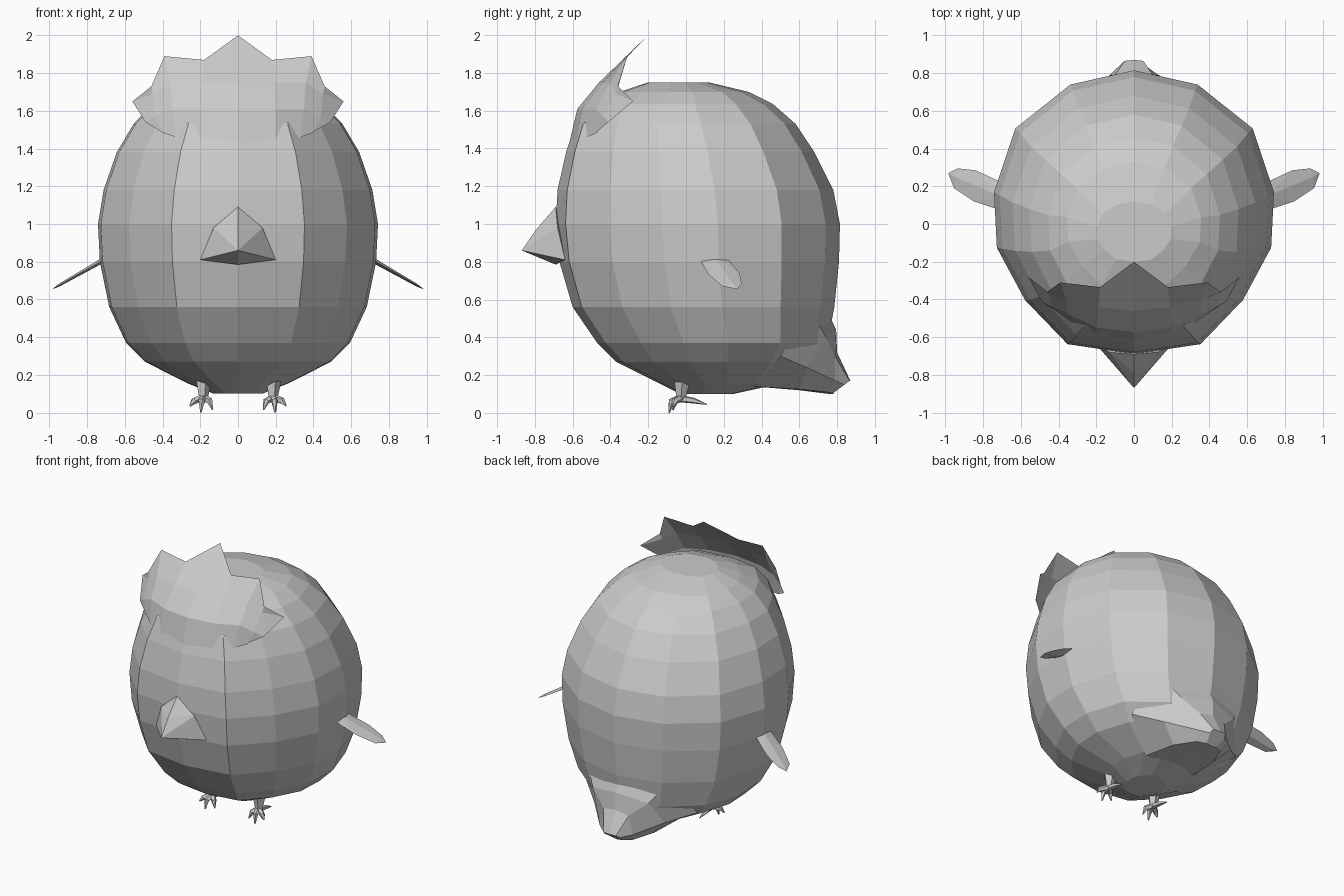
import bpy, bmesh, math
from mathutils import Vector

if "Cube" in bpy.data.objects:
    bpy.data.objects.remove(bpy.data.objects["Cube"])

grey = bpy.data.materials.new("plain_grey")
grey.use_nodes = True
grey.diffuse_color = (0.6, 0.6, 0.6, 1)
grey.node_tree.nodes["Principled BSDF"].inputs["Base Color"].default_value = (0.6, 0.6, 0.6, 1)


def finish(name, bm, closed=True):
    if closed:
        bmesh.ops.recalc_face_normals(bm, faces=bm.faces[:])
    mesh = bpy.data.meshes.new(name)
    bm.to_mesh(mesh)
    bm.free()
    mesh.materials.append(grey)
    obj = bpy.data.objects.new(name, mesh)
    bpy.context.collection.objects.link(obj)
    return obj


def loft(bm, rings, wrap=True, caps=True):
    rows = [[bm.verts.new(p) for p in ring] for ring in rings]
    count = len(rows[0])
    for a, b in zip(rows, rows[1:]):
        for i in range(count if wrap else count - 1):
            j = (i + 1) % count
            bm.faces.new((a[i], a[j], b[j], b[i]))
    if caps:
        bm.faces.new(rows[0])
        bm.faces.new(rows[-1])


def mirrored(half):
    """Close a half outline whose first and last points lie on x = 0."""
    return half + [(-x, y, z) for x, y, z in half[-2:0:-1]]


def tube(bm, points, radii, sides=5):
    rings = []
    for i, (p, r) in enumerate(zip(points, radii)):
        d = Vector(points[min(i + 1, len(points) - 1)]) - Vector(points[max(i - 1, 0)])
        turn = d.to_track_quat('Z', 'Y')
        rings.append([Vector(p) + turn @ Vector((r * math.cos(a), r * math.sin(a), 0))
                      for a in (2 * math.pi * k / sides for k in range(sides))])
    loft(bm, rings)


# Body: one rounded section scaled through height (z, half width, front, back)
section = [(0, -1), (.47, -.93), (.77, -.62), (.97, -.25), (.99, .14), (.84, .59), (.45, .9), (0, 1)]
levels = [(.10, .13, -.03, .25), (.155, .27, -.14, .5), (.27, .5, -.37, .66), (.37, .6, -.47, .75),
          (.56, .69, -.60, .785), (.8, .74, -.67, .81), (1.0, .75, -.69, .815),
          (1.18, .72, -.68, .78), (1.38, .65, -.635, .68), (1.53, .56, -.585, .58),
          (1.635, .46, -.5, .46), (1.70, .36, -.35, .33), (1.75, .2, -.2, .12)]
bm = bmesh.new()
loft(bm, [mirrored([(w * x, (f + b) / 2 + (b - f) / 2 * y, z) for x, y in section])
          for z, w, f, b in levels])
finish("body", bm)

# Tail: back panel narrowing to a blunt low point
bm = bmesh.new()
loft(bm, [mirrored(half) for half in (
    [(0, .72, .6), (.33, .66, .55), (.44, .5, .3), (.2, .36, .14), (0, .36, .14)],
    [(0, .795, .44), (.22, .74, .4), (.28, .64, .24), (.17, .6, .125), (0, .6, .12)],
    [(0, .8, .32), (.1, .79, .3), (.13, .79, .17), (.1, .75, .11), (0, .76, .1)],
    [(0, .87, .17), (.05, .865, .17), (.06, .84, .15), (.04, .78, .105), (0, .78, .1)])])
finish("tail", bm)

# Crest: thin jagged sheet rising from the brow
crest_rows = [
    [(0, -.62, 1.42), (.2, -.585, 1.43), (.33, -.52, 1.46), (.4, -.47, 1.485), (.4, -.47, 1.49)],
    [(0, -.575, 1.61), (.2, -.55, 1.61), (.35, -.48, 1.61), (.44, -.44, 1.57), (.49, -.41, 1.54)],
    [(0, -.46, 1.75), (.19, -.44, 1.75), (.36, -.4, 1.75), (.45, -.37, 1.69), (.56, -.28, 1.65)],
    [(0, -.2, 2.0), (.18, -.335, 1.87), (.39, -.31, 1.89), (.46, -.36, 1.73), (.46, -.36, 1.73)]]
bm = bmesh.new()
loft(bm, [[(-x, y, z) for x, y, z in row[:0:-1]] + row for row in crest_rows], False, False)
bmesh.ops.remove_doubles(bm, verts=bm.verts[:], dist=.001)
finish("crest", bm, closed=False)

# Beak: faceted wedge
bm = bmesh.new()
for p in [(0, -.87, .86), (0, -.69, 1.09), (0, -.79, .975), (0, -.69, .785), (0, -.6, .9)]:
    bm.verts.new(p)
for s in (-1, 1):
    for p in [(.13, -.68, .98), (.2, -.64, .81), (.09, -.74, .86)]:
        bm.verts.new((s * p[0], p[1], p[2]))
bmesh.ops.convex_hull(bm, input=bm.verts[:])
finish("beak", bm)

# Wings and feet, one pair per side
leaf = [(.7, .22), (.84, .285), (.935, .295), (.985, .27), (.955, .19), (.85, .12), (.7, .07)]
toes = [(-.07, -.07, .035), (-.012, -.09, .0), (.05, -.07, .015)]
for s, side in ((1, "left"), (-1, "right")):
    slope = lambda x, y, lift=0: (s * x, y, .80 - .57 * (x - .73) + lift)
    bm = bmesh.new()
    rim = [bm.verts.new(slope(x, y)) for x, y in leaf]
    for lift in (.016, -.016):
        inner = bm.verts.new(slope(.7, .145, lift))
        outer = bm.verts.new(slope(.95, .25, lift / 2))
        for group in ((inner, rim[0], rim[1]), (inner, rim[1], outer), (outer, rim[1], rim[2]),
                      (outer, rim[2], rim[3]), (outer, rim[3], rim[4]), (outer, rim[4], rim[5]),
                      (inner, outer, rim[5]), (inner, rim[5], rim[6])):
            bm.faces.new(group)
    finish(side + "_wing", bm)

    bm = bmesh.new()
    cx = .185 * s
    tube(bm, [(cx, -.02, .17), (cx, -.025, .1), (cx, -.03, .065)], [.045, .03, .022])
    for dx, y, z in toes:
        tube(bm, [(cx, -.025, .08), (cx + s * dx * -.7, y * .85, .062), (cx - s * dx, y, z)],
             [.02, .018, .004])
    tube(bm, [(cx, -.03, .075), (cx, .04, .065), (cx, .11, .045)], [.02, .016, .003])
    finish(side + "_foot", bm)
